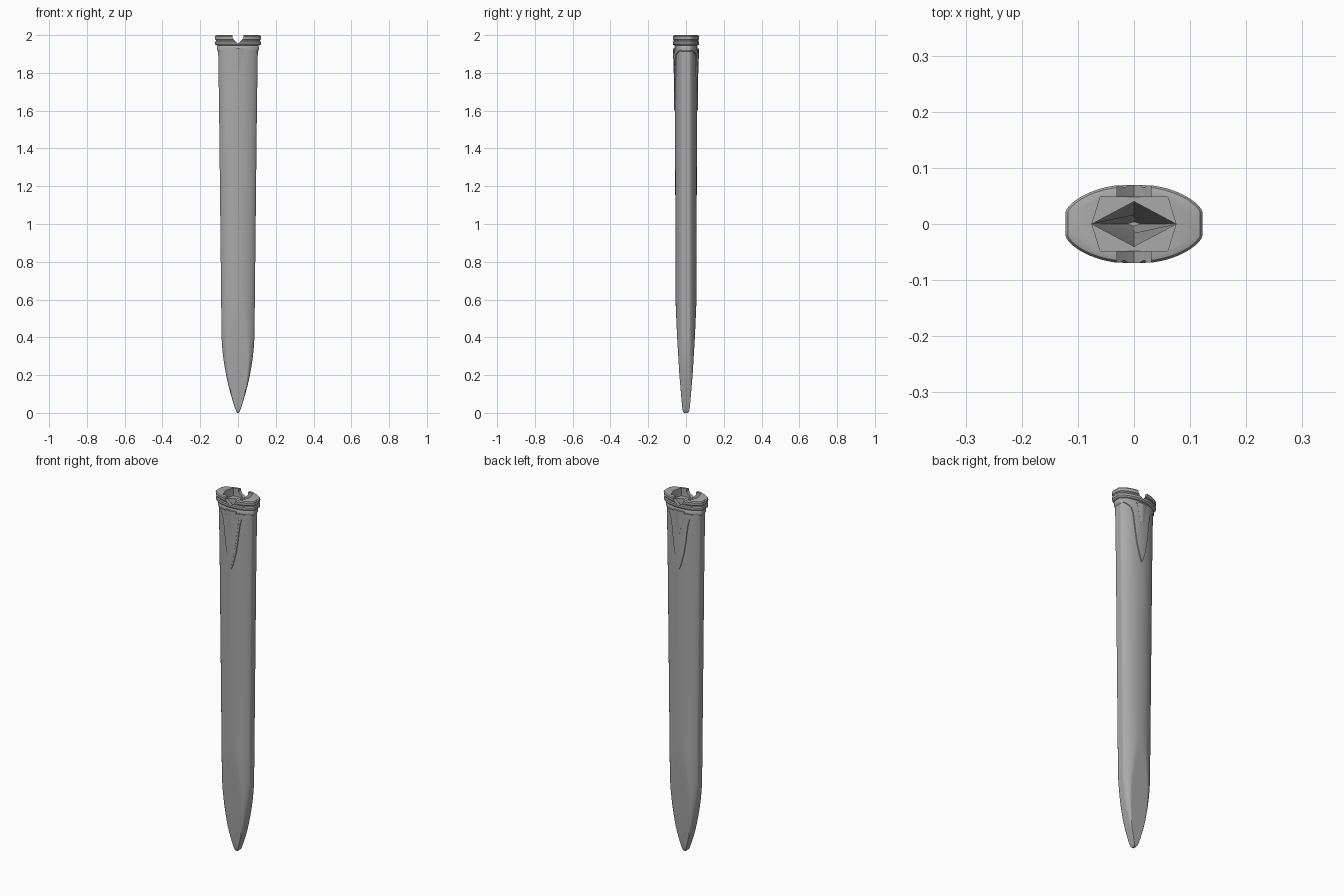
import bpy, bmesh
from math import sin, cos, pi, sqrt, radians

cube = bpy.data.objects.get("Cube")
if cube:
    bpy.data.objects.remove(cube)

mat = bpy.data.materials.new("plain grey")
mat.use_nodes = True
GREY = (0.4, 0.4, 0.4, 1)
mat.diffuse_color = GREY
mat.node_tree.nodes["Principled BSDF"].inputs["Base Color"].default_value = GREY
SIDES = 72
FLARE = 1.06    # the oval is cut flat at its narrow ends


def make(name, bm):
    bmesh.ops.remove_doubles(bm, verts=bm.verts, dist=1e-5)
    bmesh.ops.recalc_face_normals(bm, faces=bm.faces)
    me = bpy.data.meshes.new(name)
    bm.to_mesh(me)
    bm.free()
    me.materials.append(mat)
    ob = bpy.data.objects.new(name, me)
    bpy.context.collection.objects.link(ob)
    return ob


def loft(name, rings):
    """Join closed rings of points with quads and cap both ends."""
    bm = bmesh.new()
    rows = [[bm.verts.new(p) for p in ring] for ring in rings]
    n = len(rows[0])
    for lo, hi in zip(rows, rows[1:]):
        for i in range(n):
            j = (i + 1) % n
            bm.faces.new((lo[i], lo[j], hi[j], hi[i]))
    bm.faces.new(rows[0][::-1])
    bm.faces.new(rows[-1])
    return make(name, bm)


def clamp(v, lim):
    return max(-lim, min(lim, v))


def oval(z, a, b, flat):
    """Oval section with flat ends, and with flat faces at y = +-flat."""
    angles = [2 * pi * (i + 0.5) / SIDES for i in range(SIDES)]
    return [(clamp(a * FLARE * cos(t), a), clamp(b * sin(t), flat), z) for t in angles]


def lerp(table, z):
    for (z0, v0), (z1, v1) in zip(table, table[1:]):
        if z <= z1:
            return v0 + (v1 - v0) * (z - z0) / (z1 - z0)
    return table[-1][1]


def finish(ob):
    bpy.ops.object.select_all(action='DESELECT')
    ob.select_set(True)
    bpy.context.view_layer.objects.active = ob
    bpy.ops.object.shade_smooth_by_angle(angle=radians(28))


def cut(ob, cutter):
    mod = ob.modifiers.new("cut", 'BOOLEAN')
    mod.operation = 'DIFFERENCE'
    mod.solver = 'EXACT'
    mod.object = cutter
    bpy.context.view_layer.objects.active = ob
    bpy.ops.object.modifier_apply(modifier=mod.name)
    bpy.data.objects.remove(cutter)


# Sheath body: half width, and flat faces that thin it towards the point
WIDTH = [(0, .004), (.006, .009), (.02, .014), (.05, .024), (.1, .039), (.15, .052), (.2, .063),
         (.25, .072), (.3, .079), (.35, .084), (.4, .087), (1.6, .1), (1.92, .105)]
FLAT = [(0, .01), (.006, .015), (.02, .019), (.05, .022), (.2, .035), (.4, .047), (.6, .056), (1.92, .06)]
DEPTH = [(0, .055), (.6, .0555), (1.92, .059)]
levels = sorted({z for z, _ in WIDTH} | {z for z, _ in FLAT} | {.45, .5, .55})
body = loft("sheath_body", [oval(z, lerp(WIDTH, z), lerp(DEPTH, z), lerp(FLAT, z)) for z in levels])

# Collar: three stacked beads at the mouth
profile = [(1.905, .098), (1.915, .107), (1.922, .111), (1.938, .111), (1.944, .108), (1.947, .117),
           (1.952, .121), (1.964, .121), (1.969, .117), (1.973, .117), (1.977, .121), (1.992, .122),
           (1.998, .118), (2.0, .112)]
collar = loft("mouth_collar", [oval(z, a, a - .051, 1) for z, a in profile])


def blade_cutter():
    """Long diamond hollow for the blade."""
    sections = [(.2, .012, .004), (.45, .06, .016), (1.9, .075, .04), (2.02, .075, .04)]
    return loft("blade_hollow", [[(a, 0, z), (0, b, z), (-a, 0, z), (0, -b, z)] for z, a, b in sections])


def mouth_cutter():
    """Wider six-sided recess in the mouth."""
    shape = [(.075, 0), (.06, .048), (-.06, .048), (-.075, 0), (-.06, -.048), (.06, -.048)]
    return loft("mouth_recess", [[(x, y, z) for x, y in shape] for z in (1.955, 2.02)])


def notch_cutter():
    """Stepped V notch through front and back of the collar."""
    half = [(.03, 2.02), (.03, 1.985), (.02, 1.974)]
    shape = half + [(0, 1.955)] + [(-x, z) for x, z in half[::-1]]
    return loft("notch", [[(x, y, z) for x, z in shape] for y in (-.1, .1)])


cut(body, blade_cutter())
for cutter in (blade_cutter, mouth_cutter, notch_cutter):
    cut(collar, cutter())
finish(body)
finish(collar)

TONGUE = [(1.6, 0), (1.62, .009), (1.65, .018), (1.7, .03), (1.76, .039), (1.82, .046), (1.87, .053),
          (1.89, .06), (1.902, .07), (1.912, .085), (1.92, .1)]


def surface(x, z):
    a = lerp(WIDTH, z) * FLARE
    return lerp(DEPTH, z) * sqrt(max(0, 1 - (x / a) ** 2))


def plate(name, side, outline, lift, ridge=0):
    """Shield plate that follows the body, lifted off it, with an optional centre ridge."""
    rings = []
    z_low, z_top = outline[0][0], outline[-1][0]
    for z, w in outline:
        w = max(w, .0005)
        xs = [w * (i / 8 - 1) for i in range(17)]
        peak = ridge * (z - z_low) / (z_top - z_low)
        outer = [(x, side * (surface(x, z) + lift + peak * (1 - abs(x) / w)), z) for x in xs]
        inner = [(x, side * (surface(x, z) - .004), z) for x in xs[::-1]]
        rings.append(outer + inner)
    finish(loft(name, rings))


# Tongues below the collar, each with a small ridged wedge
for label, side in (("front", -1), ("back", 1)):
    plate(label + "_tongue", side, TONGUE, .005)
    plate(label + "_wedge", side, [(1.78, 0), (1.85, .016), (1.93, .032)], .0055, .005)

# Shallow inset panel on the front tongue
plate("front_panel", -1, [(1.62, 0), (1.66, .012), (1.75, .029), (1.82, .038), (1.9, .048)], .0058)
